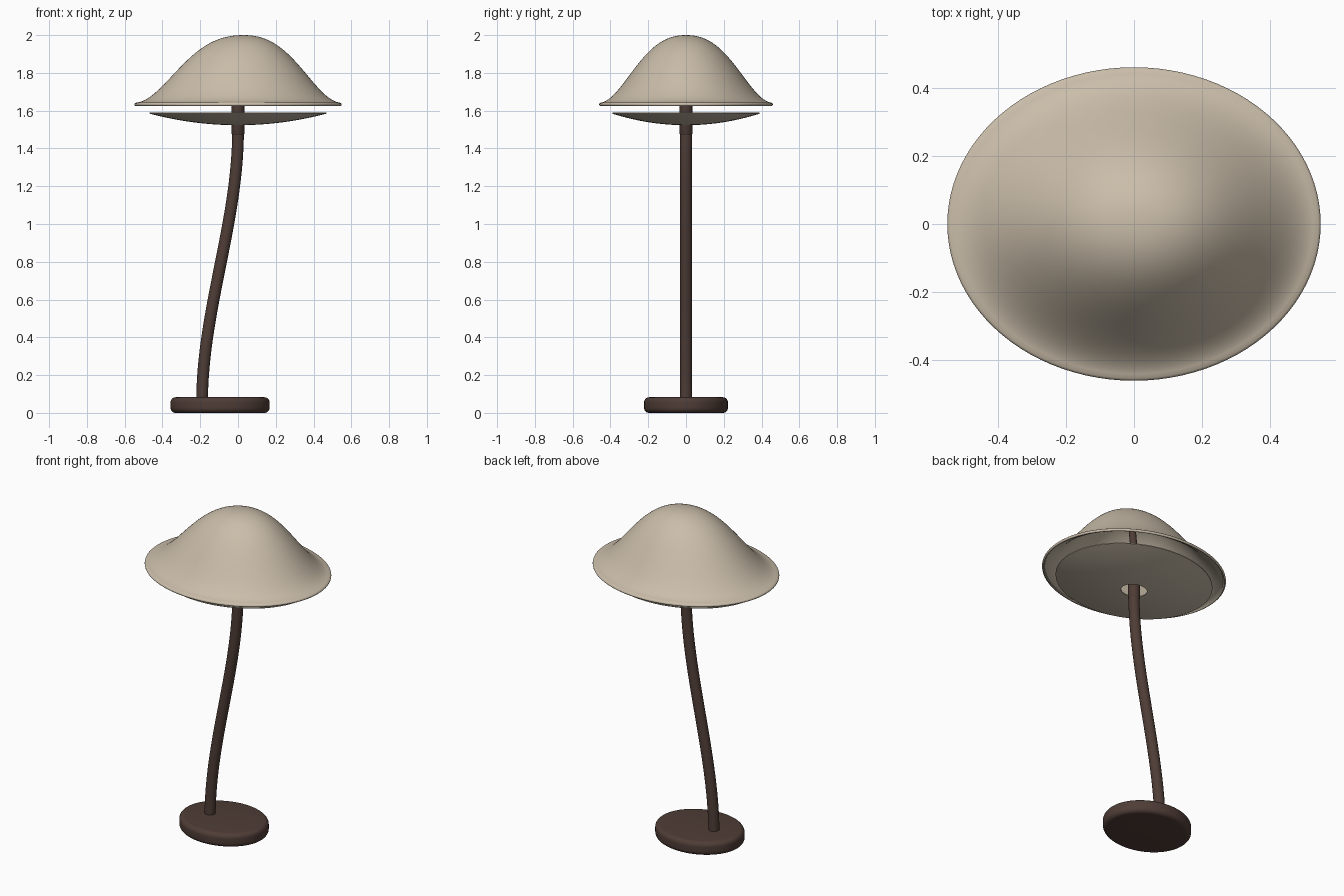
import bpy, math
from mathutils import Vector

if "Cube" in bpy.data.objects:
    bpy.data.objects.remove(bpy.data.objects["Cube"])


def material(name, rgb):
    m = bpy.data.materials.new(name)
    m.diffuse_color = (*rgb, 1)
    m.use_nodes = True
    m.node_tree.nodes["Principled BSDF"].inputs["Base Color"].default_value = m.diffuse_color
    return m


CREAM = material("warm cream", (0.59, 0.51, 0.40))
BROWN = material("dark brown", (0.078, 0.046, 0.037))


def finish(name, verts, faces, mat):
    me = bpy.data.meshes.new(name)
    me.from_pydata(verts, [], faces)
    me.materials.append(mat)
    ob = bpy.data.objects.new(name, me)
    bpy.context.collection.objects.link(ob)
    bpy.ops.object.select_all(action='DESELECT')
    ob.select_set(True)
    bpy.context.view_layer.objects.active = ob
    bpy.ops.object.mode_set(mode='EDIT')
    bpy.ops.mesh.select_all(action='SELECT')
    bpy.ops.mesh.normals_make_consistent(inside=False)
    bpy.ops.object.mode_set(mode='OBJECT')
    bpy.ops.object.shade_smooth_by_angle(angle=math.radians(40))
    return ob


def rings(name, sections, mat, caps=False, closed=False, n=72):
    """Skin a list of (centre, x_axis, y_axis) elliptical sections."""
    verts, faces = [], []
    for c, u, v in sections:
        for i in range(n):
            t = 2 * math.pi * i / n
            verts.append(Vector(c) + Vector(u) * math.cos(t) + Vector(v) * math.sin(t))
    count = len(sections)
    for j in range(count if closed else count - 1):
        a, b = j * n, (j + 1) % count * n
        for i in range(n):
            k = (i + 1) % n
            faces.append((a + i, a + k, b + k, b + i))
    if caps:
        faces.append(tuple(reversed(range(n))))
        faces.append(tuple(range((count - 1) * n, count * n)))
    return finish(name, verts, faces, mat)


def oval(cx, z, rx, ry):
    return ((cx, 0, z), (rx, 0, 0), (0, ry, 0))


# Base: rounded oval puck
RX, RY, R = 0.262, 0.222, 0.027
profile = [(R * (1 - math.cos(a)), R * (1 - math.sin(a)))
           for a in (math.radians(90 - 15 * i) for i in range(7))]
base = [oval(-0.095, z, RX - d, RY - d) for d, z in profile]
base += [oval(-0.095, 0.083 - z, RX - d, RY - d) for d, z in reversed(profile)]
rings("base", base, BROWN, caps=True)

# Stem: round tube swept along a gentle S in the XZ plane
Z0, Z1 = 0.06, 1.52


def stem_x(z):
    t = min(max((z - Z0) / (1.49 - Z0), 0), 1)
    return -0.19 * (1 - t * t * (3 - 2 * t))


stem = []
for i in range(41):
    z = Z0 + (Z1 - Z0) * i / 40
    tangent = Vector((stem_x(z + 0.005) - stem_x(z - 0.005), 0, 0.01)).normalized()
    side = Vector((tangent.z, 0, -tangent.x)) * 0.031
    stem.append(((stem_x(z), 0, z), side, (0, 0.031, 0)))
rings("stem", stem, BROWN, caps=True, n=32)

# Collar post that passes through the diffuser and carries the shade
rings("collar_post", [oval(0, z, r, r) for z, r in
                      ((1.472, 0.031), (1.477, 0.034), (1.80, 0.034), (1.805, 0.030))],
      BROWN, caps=True, n=32)
rings("shade_post", [oval(0, 1.79, 0.02, 0.02), oval(0.02, 1.98, 0.02, 0.02)],
      BROWN, caps=True, n=24)

# Shade: full oval bell, crown leaning slightly to +x, with a rounded rim lip
STEPS, THICK = 36, 0.01


def bell(t, drop):
    w = 0.6 * t + 0.4 * t * t
    z = 1.642 + 0.358 * (0.5 + 0.5 * math.cos(math.pi * w)) - drop
    return oval(0.03 * (1 - t), z, 0.548 * t, 0.46 * t)


ts = [max(0.985 * i / STEPS, 0.002) for i in range(STEPS + 1)]
shade = [bell(t, 0) for t in ts]
shade += [oval(0, z, 0.548 - d, 0.46 - d) for d, z in
          ((0.004, 1.640), (0.001, 1.637), (0, 1.633), (0.001, 1.629),
           (0.004, 1.626), (0.008, 1.625), (0.012, 1.627))]
shade += [bell(t * 0.985, THICK) for t in reversed(ts)]
rings("shade", shade, CREAM, caps=True, n=96)

# Diffuser: shallow oval dish with a central hole
dish = []
for i in range(17):
    t = 0.165 + 0.835 * i / 16
    dish.append((t, 1.523 + 0.061 * t * t))
dish_sections = [oval(0, z, 0.468 * t, 0.39 * t) for t, z in dish]
dish_sections += [oval(0, z + 0.005, 0.468 * t, 0.39 * t) for t, z in reversed(dish)]
rings("diffuser", dish_sections, CREAM, closed=True, n=96)
